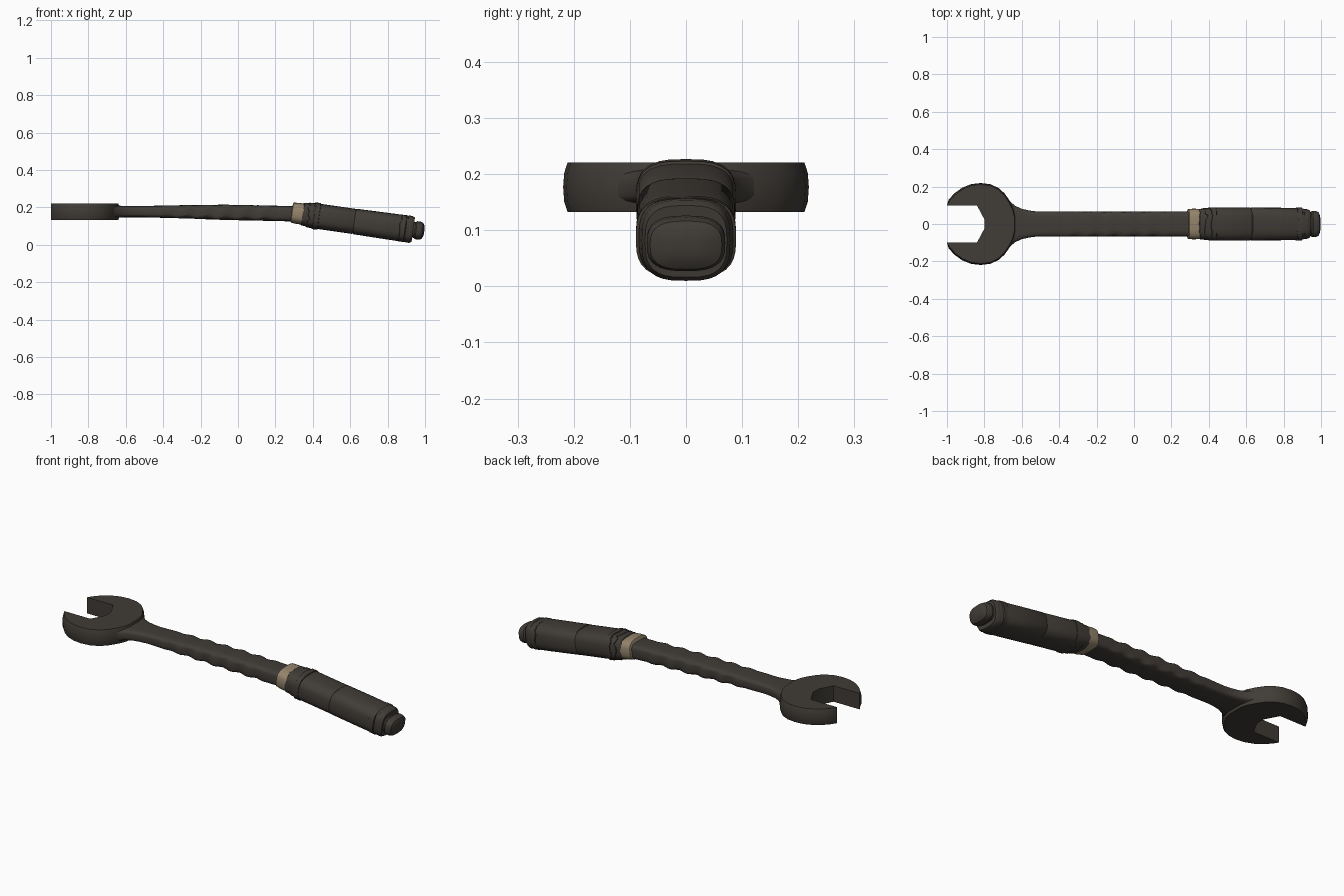
import bpy, bmesh, math, random

if "Cube" in bpy.data.objects:
    bpy.data.objects.remove(bpy.data.objects["Cube"])
random.seed(4)


def material(name, rgb):
    m = bpy.data.materials.new(name)
    m.diffuse_color = (*rgb, 1)
    m.use_nodes = True
    m.node_tree.nodes["Principled BSDF"].inputs["Base Color"].default_value = m.diffuse_color
    return m


DARK = material("dark worn metal", (0.052, 0.045, 0.038))
TAN = material("tan cord", (0.30, 0.23, 0.15))


def finish(bm, name, mat, angle=35):
    bmesh.ops.recalc_face_normals(bm, faces=bm.faces)
    me = bpy.data.meshes.new(name)
    bm.to_mesh(me)
    bm.free()
    ob = bpy.data.objects.new(name, me)
    bpy.context.collection.objects.link(ob)
    me.materials.append(mat)
    bpy.ops.object.select_all(action='DESELECT')
    ob.select_set(True)
    bpy.context.view_layer.objects.active = ob
    bpy.ops.object.shade_smooth_by_angle(angle=math.radians(angle))
    return ob


def loft(name, mat, rings, power=3.5, n=32, tilt=0.0, bump=None, jag=0.0, angle=35):
    """Rounded-box rings (x, centre z, half width, half height) joined along x."""
    bm = bmesh.new()
    loops = []
    ragged = [random.uniform(-jag, jag) for _ in range(n)]
    for k, (x, zc, hy, hz) in enumerate(rings):
        loop = []
        for i in range(n):
            t = 2 * math.pi * i / n
            c, s = math.cos(t), math.sin(t)
            y = hy * math.copysign(abs(c) ** (2 / power), c)
            z = hz * math.copysign(abs(s) ** (2 / power), s)
            f = 1 + (bump(x, t) if bump else 0)
            dx = z * math.sin(tilt) + (ragged[i] if k < 2 else 0)
            loop.append(bm.verts.new((x + dx, y * f, zc + z * f)))
        loops.append(loop)
    for a, b in zip(loops, loops[1:]):
        for i in range(n):
            j = (i + 1) % n
            bm.faces.new((a[i], a[j], b[j], b[i]))
    bm.faces.new(loops[0])
    bm.faces.new(loops[-1])
    return finish(bm, name, mat, angle)


# Open jaw: mirrored outline, with a slightly bulging outer edge
outer = [(-1.0, 0.10), (-0.985, 0.125), (-0.955, 0.158), (-0.915, 0.187), (-0.87, 0.205),
         (-0.82, 0.211), (-0.77, 0.205), (-0.725, 0.184), (-0.695, 0.155),
         (-0.67, 0.118), (-0.65, 0.08), (-0.64, 0.04)]
notch = [(-0.80, 0.025), (-0.84, 0.10)]
outline = outer + [(x, -y) for x, y in reversed(outer)]
inner = [(x, -y) for x, y in reversed(notch)] + notch
bm = bmesh.new()
layers = []
for z, grow in ((0.132, 0), (0.15, 0.006), (0.177, 0.008), (0.202, 0.006), (0.221, 0)):
    ring = []
    for x, y in outline:
        d = math.hypot(x + 0.81, y)
        gx = max(-1.0, x + (x + 0.81) / d * grow)
        gy = y if abs(y) <= 0.10 and x < -0.9 else y + y / d * grow
        ring.append(bm.verts.new((gx, gy, z)))
    # the notch runs back from the lower tip to the upper tip
    ring += [bm.verts.new((x, y, z)) for x, y in inner]
    layers.append(ring)
for a, b in zip(layers, layers[1:]):
    for i in range(len(a)):
        j = (i + 1) % len(a)
        bm.faces.new((a[i], a[j], b[j], b[i]))
bm.faces.new(layers[0])
bm.faces.new(layers[-1])
finish(bm, "open_jaw", DARK)


# Shaft: flared root, then a hammered bar
def hammered(x, t):
    fade = max(0, min(1, (x + 0.45) / 0.15, (0.24 - x) / 0.1))
    wave = math.sin(2 * math.pi * x / 0.105 + 2 * math.sin(2 * t)) * abs(math.sin(2 * t))
    return fade * (0.075 * wave - 0.01)


shaft = [(-0.71, 0.177, 0.165, 0.036), (-0.685, 0.177, 0.145, 0.036), (-0.66, 0.177, 0.118, 0.034),
         (-0.635, 0.177, 0.097, 0.032), (-0.60, 0.177, 0.081, 0.030), (-0.56, 0.177, 0.072, 0.030)]
STEPS = 48
for i in range(STEPS + 1):
    u = i / STEPS
    x = -0.52 + 0.83 * u
    shaft.append((x, 0.177 - 0.012 * u * u, 0.067, 0.030 + 0.011 * min(1, u * 1.8)))
loft("shaft", DARK, shaft, power=4, bump=hammered, angle=25)

# Tilted handle pieces follow one sloping axis
TILT = 0.14


def axis(x):
    return 0.162 - 0.142 * (x - 0.36)


def handle_part(name, mat, profile, **kw):
    return loft(name, mat, [(x, axis(x), hy, hz) for x, hy, hz in profile], tilt=TILT, **kw)


handle_part("tan_collar", TAN, [(0.287, 0.072, 0.046), (0.290, 0.079, 0.053),
                                (0.315, 0.082, 0.056), (0.350, 0.081, 0.056)], power=3)
handle_part("grip_neck", DARK, [(0.342, 0.075, 0.055), (0.346, 0.081, 0.060),
                                (0.38, 0.083, 0.063), (0.42, 0.083, 0.063)], power=3, jag=0.004)
handle_part("grip", DARK, [(0.375, 0.078, 0.058), (0.380, 0.086, 0.066), (0.43, 0.088, 0.067),
                           (0.618, 0.088, 0.067), (0.622, 0.086, 0.065), (0.626, 0.088, 0.068),
                           (0.78, 0.087, 0.070), (0.90, 0.084, 0.071), (0.918, 0.078, 0.066)],
            power=3, jag=0.010)
handle_part("end_ring", DARK, [(0.90, 0.077, 0.066), (0.905, 0.080, 0.072), (0.925, 0.079, 0.072),
                               (0.937, 0.073, 0.064)], power=3)
handle_part("end_knob", DARK, [(0.92, 0.062, 0.042), (0.945, 0.062, 0.042), (0.952, 0.070, 0.048),
                               (0.972, 0.070, 0.048), (0.985, 0.064, 0.043), (0.992, 0.048, 0.031),
                               (0.996, 0.024, 0.015)], power=2.8)
# Thin bands wrapped round the grip
for i, x in enumerate((0.405, 0.865)):
    handle_part(f"grip_band_{i + 1}", DARK, [(x, 0.084, 0.064), (x + 0.003, 0.0895, 0.0715),
                                             (x + 0.028, 0.0895, 0.0715), (x + 0.032, 0.084, 0.064)],
                power=3, jag=0.006)
